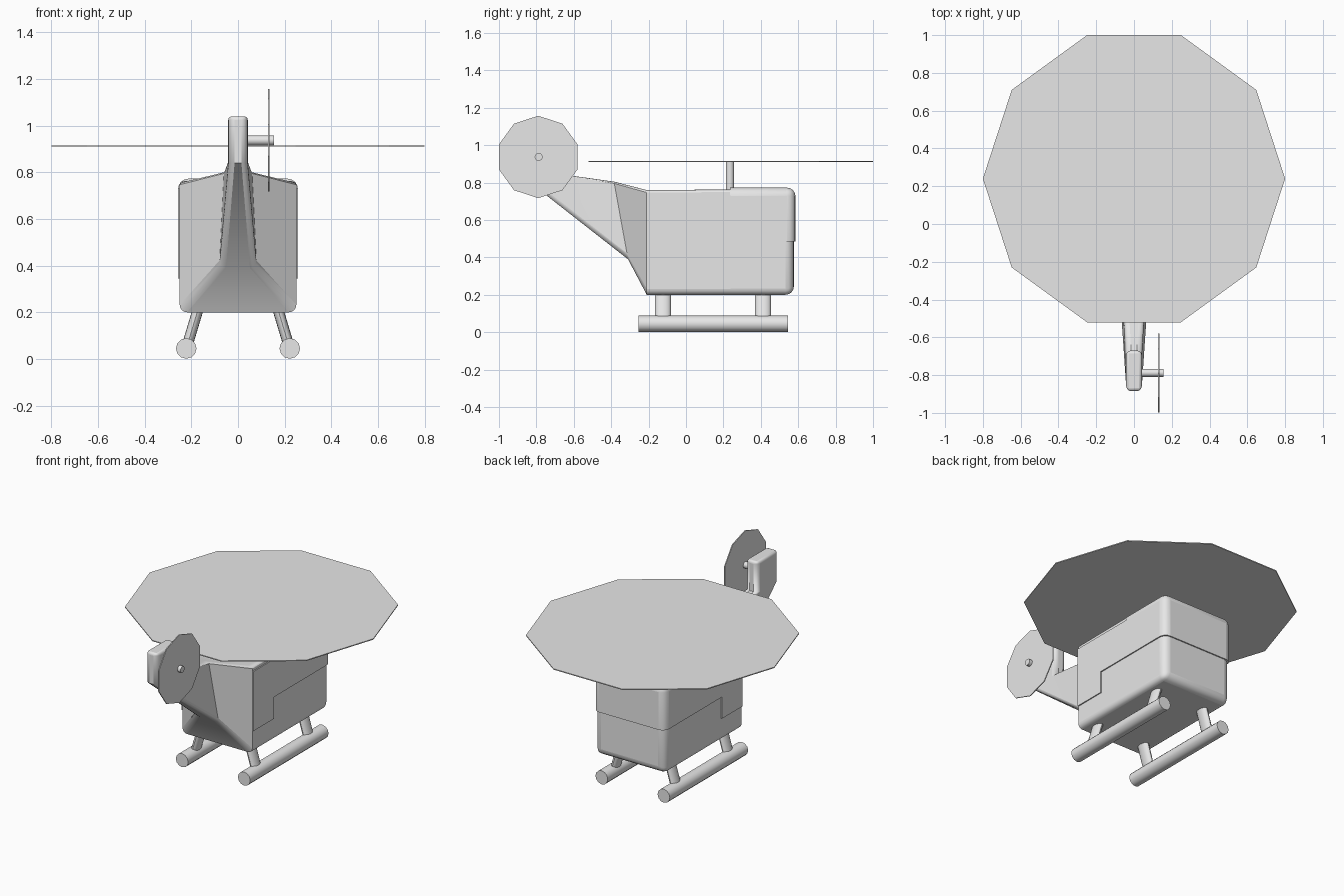
import bpy, bmesh, math
from mathutils import Vector

cube = bpy.data.objects.get("Cube")
if cube:
    bpy.data.objects.remove(cube, do_unlink=True)

grey = bpy.data.materials.new("light_grey")
grey.use_nodes = True
grey.diffuse_color = (0.8, 0.8, 0.8, 1)
grey.node_tree.nodes["Principled BSDF"].inputs["Base Color"].default_value = (0.8, 0.8, 0.8, 1)


def finish(name, bm, smooth=True):
    """Turn a bmesh into a named, coloured object."""
    bmesh.ops.recalc_face_normals(bm, faces=bm.faces)
    mesh = bpy.data.meshes.new(name)
    bm.to_mesh(mesh)
    bm.free()
    mesh.materials.append(grey)
    obj = bpy.data.objects.new(name, mesh)
    bpy.context.collection.objects.link(obj)
    if smooth:
        bpy.ops.object.select_all(action='DESELECT')
        obj.select_set(True)
        bpy.context.view_layer.objects.active = obj
        bpy.ops.object.shade_smooth_by_angle(angle=math.radians(35))
    return obj


def loft(name, sections, cap_weights, radius):
    """Join four-cornered sections: half width, y, z below; half width, y, z above; edge rounding."""
    bm = bmesh.new()
    weight = bm.edges.layers.float.new("bevel_weight_edge")
    rings = []
    for wb, yb, zb, wt, yt, zt, _ in sections:
        corners = [(-wb, yb, zb), (wb, yb, zb), (wt, yt, zt), (-wt, yt, zt)]
        rings.append([bm.verts.new(c) for c in corners])
    for a, b in zip(rings, rings[1:]):
        for i in range(4):
            j = (i + 1) % 4
            bm.faces.new((a[i], a[j], b[j], b[i]))
    for ring, w in zip((rings[0], rings[-1]), cap_weights):
        for e in bm.faces.new(ring).edges:
            e[weight] = w
    for a, b, s in zip(rings, rings[1:], sections):
        for i in range(4):
            bm.edges.get((a[i], b[i]))[weight] = s[6]
    obj = finish(name, bm)
    bevel = obj.modifiers.new("rounded_edges", 'BEVEL')
    bevel.limit_method = 'WEIGHT'
    bevel.width = radius
    bevel.segments = 4
    return obj


def rod(name, start, end, radius, sides, flat=1.0, spin=0.0, smooth=True):
    """Prism between two points; flat squeezes its first cross axis."""
    start, end = Vector(start), Vector(end)
    axis = (end - start).normalized()
    u = Vector((0, 1, 0)).cross(axis)
    u = u.normalized() if u.length > 0.01 else Vector((1, 0, 0))
    v = axis.cross(u)
    bm = bmesh.new()
    rings = []
    for p in (start, end):
        ring = []
        for i in range(sides):
            a = spin + math.tau * i / sides
            ring.append(bm.verts.new(p + u * math.cos(a) * radius * flat + v * math.sin(a) * radius))
        rings.append(ring)
        bm.faces.new(ring)
    for i in range(sides):
        j = (i + 1) % sides
        bm.faces.new((rings[0][i], rings[0][j], rings[1][j], rings[1][i]))
    return finish(name, bm, smooth)


# Fuselage tapering into the tail boom and upright fin
loft("fuselage", [
    (0.25, 0.577, 0.20, 0.25, 0.577, 0.765, 1.0),
    (0.25, -0.21, 0.20, 0.25, -0.21, 0.76, 0.8),
    (0.08, -0.31, 0.39, 0.06, -0.385, 0.805, 0.35),
    (0.042, -0.885, 0.84, 0.042, -0.67, 0.845, 0.35),
    (0.042, -0.885, 1.04, 0.042, -0.67, 1.04, 0.35),
], (1.0, 0.35), 0.045)

# Raised windscreen over the front and roof
loft("windscreen", [
    (0.257, 0.585, 0.485, 0.257, 0.585, 0.773, 0.0),
    (0.257, 0.235, 0.485, 0.257, 0.235, 0.773, 0.0),
], (0.0, 0.0), 0.045)
screen = bpy.data.objects["windscreen"]
weights = screen.data.attributes["bevel_weight_edge"].data
for edge in screen.data.edges:
    p, q = (screen.data.vertices[k].co for k in edge.vertices)
    front = p.y > 0.5 and q.y > 0.5
    roof = p.z > 0.7 and q.z > 0.7
    upright = abs(p.z - q.z) > 0.1
    lengthwise = abs(p.y - q.y) > 0.1
    weights[edge.index].value = float((front and (roof or upright)) or (roof and lengthwise))

# Stepped side windows
outline = [(-0.208, 0.345), (0, 0.345), (0, 0.485), (0.24, 0.485), (0.24, 0.73), (-0.208, 0.73)]
for side, label in ((1, "left"), (-1, "right")):
    bm = bmesh.new()
    face = bm.faces.new([bm.verts.new((side * 0.249, y, z)) for y, z in outline])
    out = bmesh.ops.extrude_face_region(bm, geom=[face])
    moved = [g for g in out["geom"] if isinstance(g, bmesh.types.BMVert)]
    bmesh.ops.translate(bm, verts=moved, vec=(side * 0.008, 0, 0))
    finish(label + "_side_window", bm, smooth=False)

    # Landing skid and its two struts
    rod(label + "_skid", (side * 0.222, -0.255, 0.045), (side * 0.222, 0.545, 0.045), 0.044, 12)
    for y, place in ((-0.123, "rear"), (0.412, "front")):
        rod(f"{label}_{place}_strut", (side * 0.22, y, 0.05), (side * 0.163, y, 0.24),
            0.042, 16, flat=0.55)

# Main rotor disc and mast
rod("main_rotor_mast", (0, 0.235, 0.72), (0, 0.235, 0.912), 0.022, 16)
rod("main_rotor", (0, 0.24, 0.91), (0, 0.24, 0.916), 0.80, 10, smooth=False)

# Tail rotor disc and hub shaft
rod("tail_rotor_shaft", (0.03, -0.788, 0.937), (0.155, -0.788, 0.937), 0.021, 16)
rod("tail_rotor", (0.128, -0.79, 0.937), (0.134, -0.79, 0.937), 0.22, 10, smooth=False)
